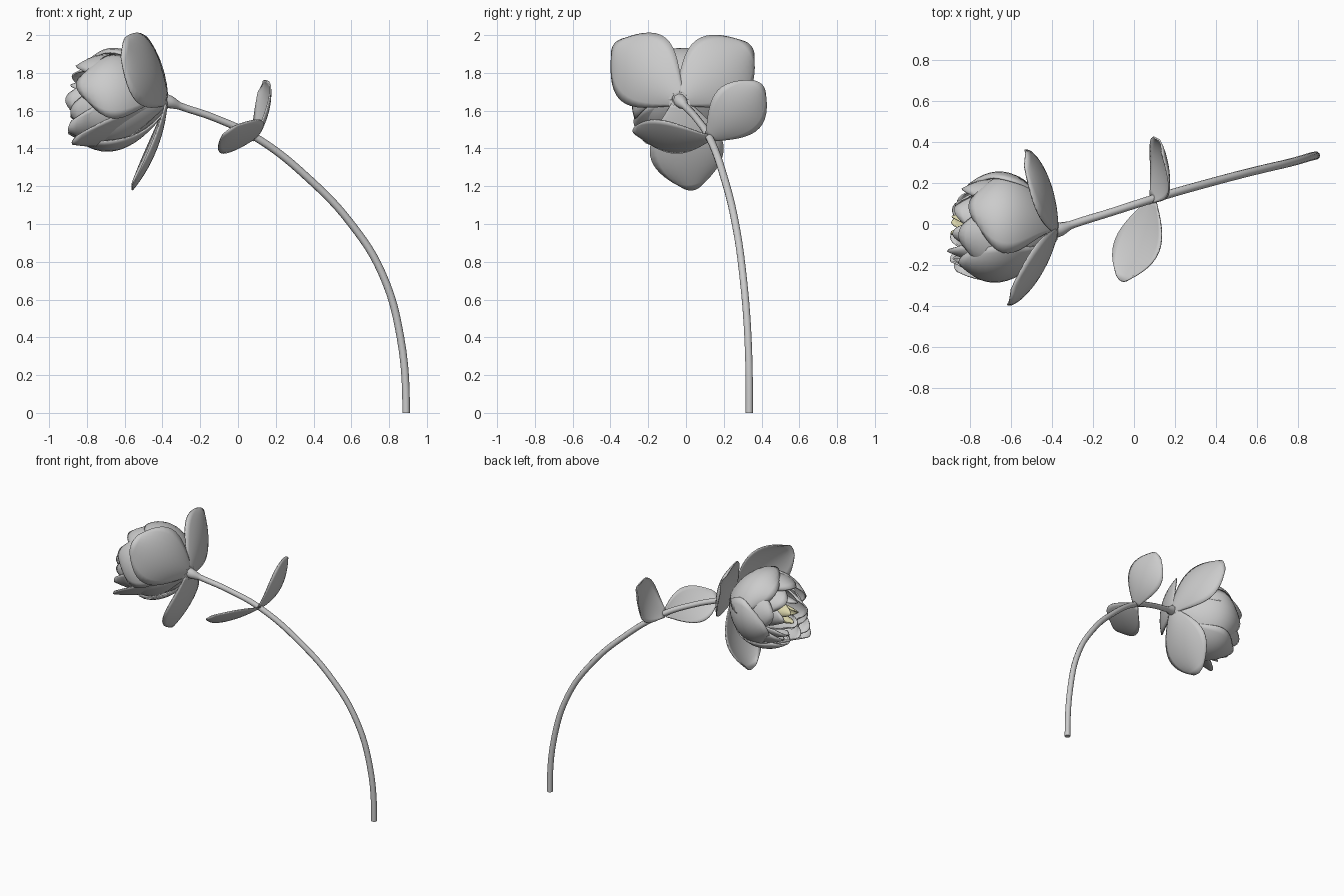
import bpy, bmesh, math
from mathutils import Vector

if "Cube" in bpy.data.objects:
    bpy.data.objects.remove(bpy.data.objects["Cube"])

BASE = Vector((-0.375, -0.035, 1.655))
AXIS = Vector((-1, 0.07, 0)).normalized()
SIDE = Vector((0.07, 1, 0)).normalized()
UP = Vector((0, 0, 1))


def sheet(name, fn, thick=0.008, nu=10, nt=14):
    """Smooth thin surface from fn(u in -1..1, t in 0..1)."""
    bm = bmesh.new()
    rows = [[bm.verts.new(fn(2 * i / nu - 1, j / nt)) for i in range(nu + 1)]
            for j in range(nt + 1)]
    for a, b in zip(rows, rows[1:]):
        for i in range(nu):
            bm.faces.new((a[i], a[i + 1], b[i + 1], b[i]))
    bmesh.ops.recalc_face_normals(bm, faces=bm.faces)
    me = bpy.data.meshes.new(name)
    bm.to_mesh(me)
    bm.free()
    me.shade_smooth()
    ob = bpy.data.objects.new(name, me)
    bpy.context.collection.objects.link(ob)
    m = ob.modifiers.new("thickness", 'SOLIDIFY')
    m.thickness = thick
    m.offset = 0
    return ob


def outline(t):
    return math.sin(math.pi * (0.04 + 0.88 * t ** 1.15)) ** 0.85


def blade(name, base, tip, out, width, bow, cup):
    """Open petal or leaf, bulging towards 'out'."""
    base, tip, out = Vector(base), Vector(tip), Vector(out)
    d = tip - base
    n = (out - d * (out.dot(d) / d.length_squared)).normalized()
    w = d.normalized().cross(n)

    def fn(u, t):
        f = outline(t)
        return (base + d * t * (1 - 0.05 * u * u * t)
                + w * (u * f * width / 2)
                + n * (4 * bow * t * (1 - t) - cup * u * u * f))
    return sheet(name, fn)


def cup_petal(name, angle, radius, length, half, flare=0.0, start=0.0):
    """Petal wrapped round the flower axis; angle runs from +y towards +z."""
    a0, h = math.radians(angle), math.radians(half)

    def fn(u, t):
        s = start + length * t * (1 - 0.13 * u * u * t)
        r = radius * math.sin(math.pi * (0.03 + 0.72 * t)) ** 0.8
        r += flare * t * t + 0.012 * u * t
        a = a0 + h * u * (0.35 + 0.65 * outline(t))
        return BASE + AXIS * s + (SIDE * math.cos(a) + UP * math.sin(a)) * r
    return sheet(name, fn)


# Stem, swelling into the calyx
pts = [(0.89, 0.335, 0, 1), (0.86, 0.328, 0.4, 1), (0.762, 0.30, 0.74, 1),
       (0.60, 0.262, 1.0, 1), (0.38, 0.205, 1.235, 1), (0.10, 0.125, 1.455, 1),
       (-0.12, 0.055, 1.56, 0.95), (-0.31, -0.005, 1.625, 1),
       (-0.36, -0.025, 1.645, 1.7), (-0.40, -0.035, 1.66, 1.9)]
cu = bpy.data.curves.new("stem", 'CURVE')
cu.dimensions = '3D'
cu.bevel_depth = 0.02
cu.bevel_resolution = 3
cu.use_fill_caps = True
sp = cu.splines.new('BEZIER')
sp.bezier_points.add(len(pts) - 1)
sp.resolution_u = 6
for p, (x, y, z, r) in zip(sp.bezier_points, pts):
    p.co = (x, y, z)
    p.radius = r
    p.handle_left_type = p.handle_right_type = 'AUTO'
first = sp.bezier_points[0]
first.handle_left_type = first.handle_right_type = 'FREE'
first.handle_left, first.handle_right = (0.89, 0.335, -0.1), (0.89, 0.335, 0.13)
bpy.context.collection.objects.link(bpy.data.objects.new("stem", cu))

# Leaves
LB = (0.09, 0.122, 1.455)
blade("leaf_upper", LB, (0.13, 0.40, 1.74), (1, 0.1, -0.35), 0.31, 0.045, 0.03)
blade("leaf_lower", LB, (-0.06, -0.28, 1.49), (0.63, 0, -0.77), 0.28, 0.03, 0.015)

# Three opened outer petals
blade("outer_petal_back", BASE, (-0.53, 0.345, 1.94), (1, 0.1, 0.1), 0.40, 0.045, 0.05)
blade("outer_petal_front", BASE, (-0.61, -0.38, 1.95), (1, -0.4, 0.1), 0.41, 0.045, 0.05)
blade("outer_petal_lower", BASE, (-0.56, 0.035, 1.18), (1, 0, -0.1), 0.39, 0.04, 0.04)

# Two flatter petals spreading from the front lower side of the cup
blade("spread_petal_1", BASE, (-0.90, -0.17, 1.50), (0, -0.75, -0.66), 0.30, 0.07, 0.03)
blade("spread_petal_2", BASE, (-0.88, -0.21, 1.43), (0, -0.5, -0.85), 0.28, 0.05, 0.02)

# Cupped petals: angle, radius, length, half width, flare
cups = [(155, 0.265, 0.47, 46, 0), (62, 0.27, 0.44, 55, 0),
        (-20, 0.265, 0.45, 52, 0), (-80, 0.27, 0.49, 46, 0),
        (105, 0.245, 0.48, 50, 0), (15, 0.235, 0.48, 50, 0),
        (200, 0.235, 0.50, 48, 0), (-55, 0.23, 0.50, 50, 0),
        (250, 0.225, 0.52, 42, 0.01),
        (60, 0.185, 0.51, 58, 0), (180, 0.175, 0.53, 58, 0),
        (300, 0.18, 0.52, 58, 0),
        (0, 0.125, 0.51, 60, 0), (120, 0.12, 0.51, 60, 0),
        (240, 0.125, 0.51, 60, 0)]
for i, c in enumerate(cups):
    cup_petal(f"cup_petal_{i + 1}", *c)

# Pale yellow heart of small folded petals
mat = bpy.data.materials.new("pale_yellow")
mat.diffuse_color = (0.72, 0.68, 0.42, 1)
mat.use_nodes = True
mat.node_tree.nodes["Principled BSDF"].inputs["Base Color"].default_value = mat.diffuse_color
for i in range(3):
    ob = cup_petal(f"heart_petal_{i + 1}", 40 + 120 * i, 0.06, 0.32, 65, 0, 0.2)
    ob.data.materials.append(mat)
